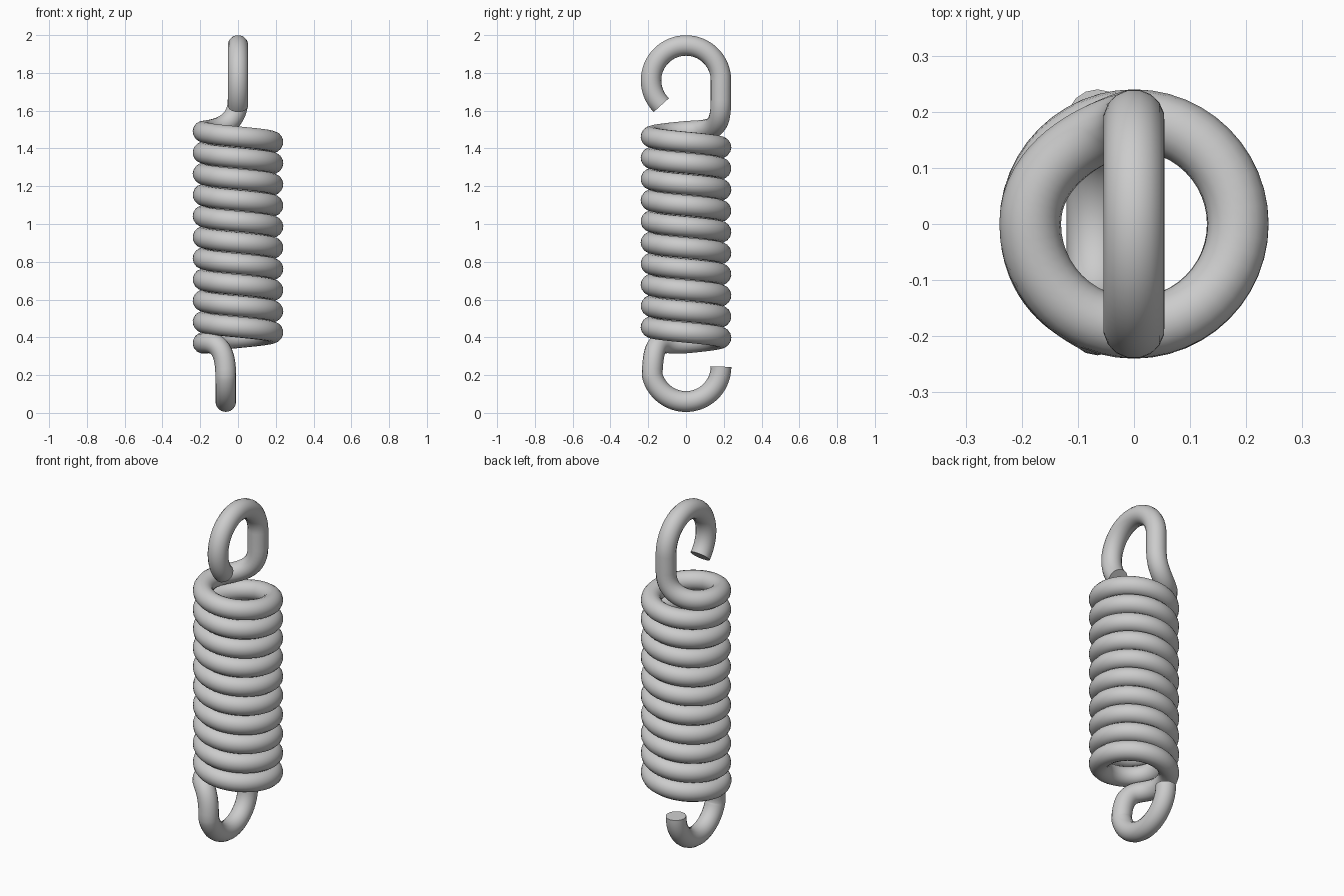
import bpy
from math import sin, cos, pi, radians
from mathutils import Vector

cube = bpy.data.objects.get("Cube")
if cube:
    bpy.data.objects.remove(cube, do_unlink=True)

R = 0.185          # centre-line radius of coil and hooks
WIRE = 0.055       # wire radius
TURNS = 10
STEPS = 48         # points per turn
Z_LOW, Z_HIGH = 0.37, 1.49


def arc(x, z, start, end, n=40):
    """Hook arc in the plane of constant x, angles in degrees from +y."""
    angles = [radians(start + (end - start) * i / n) for i in range(n + 1)]
    return [Vector((x, R * cos(a), z + R * sin(a))) for a in angles]


def bend(a, b, c, d, n=20):
    """Cubic bend, without its two end points."""
    a, b, c, d = map(Vector, (a, b, c, d))
    ts = [i / n for i in range(1, n)]
    return [a * (1 - t) ** 3 + b * 3 * t * (1 - t) ** 2
            + c * 3 * t * t * (1 - t) + d * t ** 3 for t in ts]


# Lower hook, from its free end at the back round to the front
lower_hook = arc(-0.065, 0.245, 360, 194)

# Coil, climbing clockwise from the right-hand side
coil = []
for i in range(TURNS * STEPS + 1):
    a = pi - 2 * pi * i / STEPS
    z = Z_LOW + (Z_HIGH - Z_LOW) * i / (TURNS * STEPS)
    coil.append(Vector((R * cos(a), R * sin(a), z)))

# Upper hook, from the back over the top to its free end at the front
upper_hook = arc(0, 1.76, 0, 225)

# Bends joining the hooks to the coil
lower_bend = bend(lower_hook[-1], (-0.065, -0.17, 0.42), (-R, -0.14, 0.36), coil[0])
upper_bend = bend(coil[-1], (-R, 0.14, 1.50), (0, R, 1.485), (0, R, 1.66))
path = lower_hook + lower_bend + coil + upper_bend + [Vector((0, R, 1.66))] + upper_hook

# Sweep the round wire along the whole path
curve = bpy.data.curves.new("spring_wire", "CURVE")
curve.dimensions = "3D"
curve.bevel_depth = WIRE
curve.bevel_resolution = 6
curve.use_fill_caps = True
spline = curve.splines.new("POLY")
spline.points.add(len(path) - 1)
for point, co in zip(spline.points, path):
    point.co = (*co, 1)

spring = bpy.data.objects.new("extension_spring", curve)
bpy.context.collection.objects.link(spring)

# Plain steel colour
steel = bpy.data.materials.new("steel_grey")
steel.use_nodes = True
grey = (0.6, 0.6, 0.6, 1)
steel.diffuse_color = grey
steel.node_tree.nodes["Principled BSDF"].inputs["Base Color"].default_value = grey
curve.materials.append(steel)

# Turn into a mesh with smooth sides and sharp cut ends
bpy.ops.object.select_all(action="DESELECT")
spring.select_set(True)
bpy.context.view_layer.objects.active = spring
bpy.ops.object.convert(target="MESH")
bpy.ops.object.shade_smooth_by_angle(angle=radians(40))
